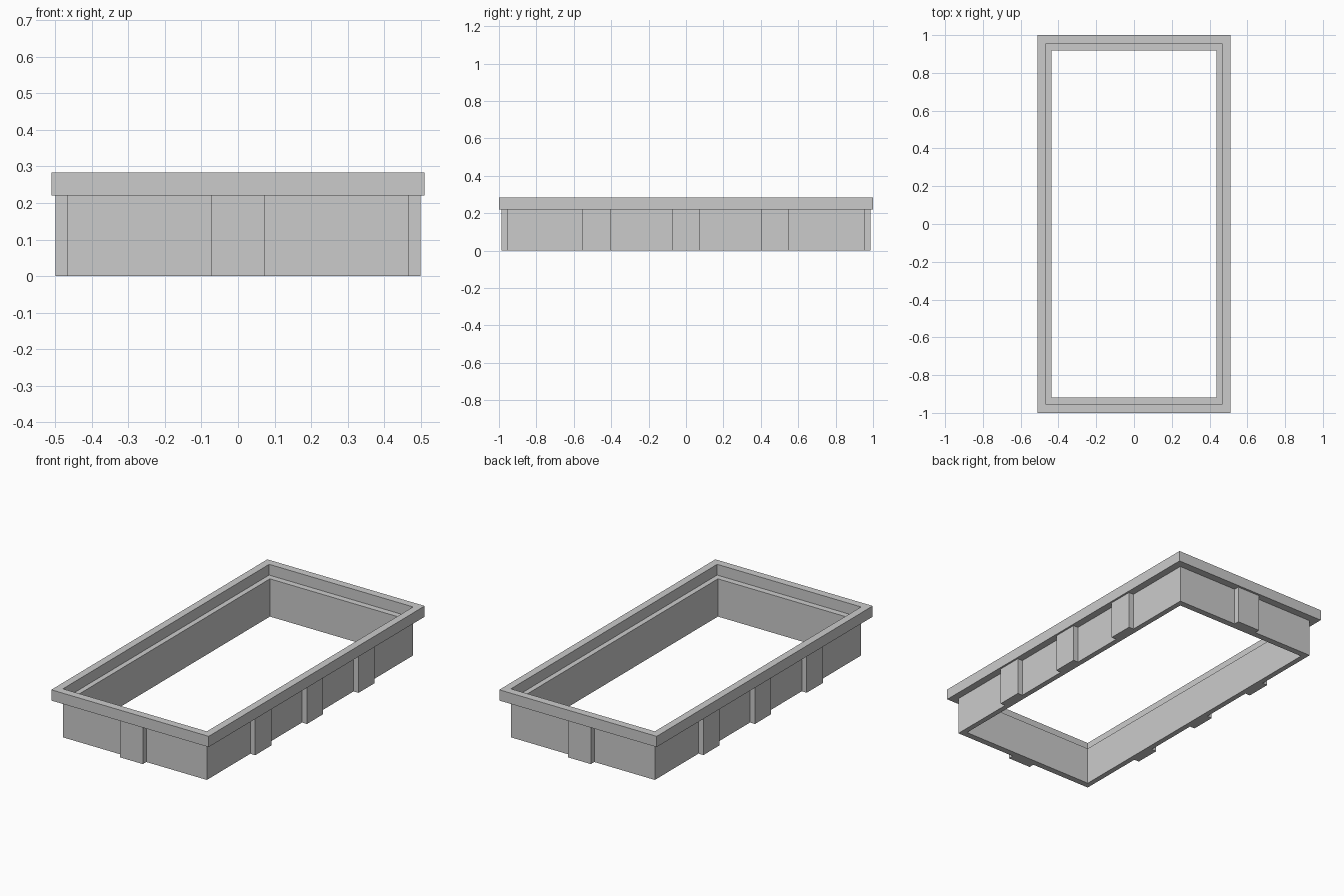
import bpy, bmesh

if "Cube" in bpy.data.objects:
    bpy.data.objects.remove(bpy.data.objects["Cube"])


def make_object(name, bm):
    bmesh.ops.recalc_face_normals(bm, faces=bm.faces)
    mesh = bpy.data.meshes.new(name)
    bm.to_mesh(mesh)
    bm.free()
    obj = bpy.data.objects.new(name, mesh)
    bpy.context.collection.objects.link(obj)


def frame(name, outer, inner, z0, z1):
    """Rectangular ring from half-sizes outer and inner."""
    bm = bmesh.new()
    loops = []
    for (hx, hy), z in ((outer, z0), (outer, z1), (inner, z1), (inner, z0)):
        loops.append([bm.verts.new((sx * hx, sy * hy, z))
                      for sx, sy in ((-1, -1), (1, -1), (1, 1), (-1, 1))])
    for a, b in zip(loops, loops[1:] + loops[:1]):
        for i in range(4):
            j = (i + 1) % 4
            bm.faces.new((a[i], a[j], b[j], b[i]))
    make_object(name, bm)


def box(name, lo, hi):
    bm = bmesh.new()
    bmesh.ops.create_cube(bm, size=1)
    for v in bm.verts:
        v.co = [(l + h) / 2 + c * (h - l) for c, l, h in zip(v.co, lo, hi)]
    make_object(name, bm)


WALL_X, WALL_Y = 0.467, 0.955
RIB_X, RIB_Y = 0.499, 0.987
HALF = 0.0745
Z_LEDGE, Z_TOP = 0.221, 0.284

# Lower wall, whose top forms the inner ledge
frame("wall", (WALL_X, WALL_Y), (0.436, 0.918), 0, Z_LEDGE)

# Overhanging rim around the ledge
frame("rim", (0.51, 1.0), (WALL_X - 0.0005, WALL_Y - 0.0005), Z_LEDGE, Z_TOP)

# Ribs: three on each long side, one on each short side
for side, s in (("right", 1), ("left", -1)):
    for i, y in enumerate((-0.479, 0, 0.477)):
        x0, x1 = sorted((s * WALL_X, s * RIB_X))
        box(f"{side}_rib_{i + 1}", (x0, y - HALF, 0), (x1, y + HALF, Z_LEDGE))
for side, s in (("front", -1), ("back", 1)):
    y0, y1 = sorted((s * WALL_Y, s * RIB_Y))
    box(f"{side}_rib", (-HALF, y0, 0), (HALF, y1, Z_LEDGE))
